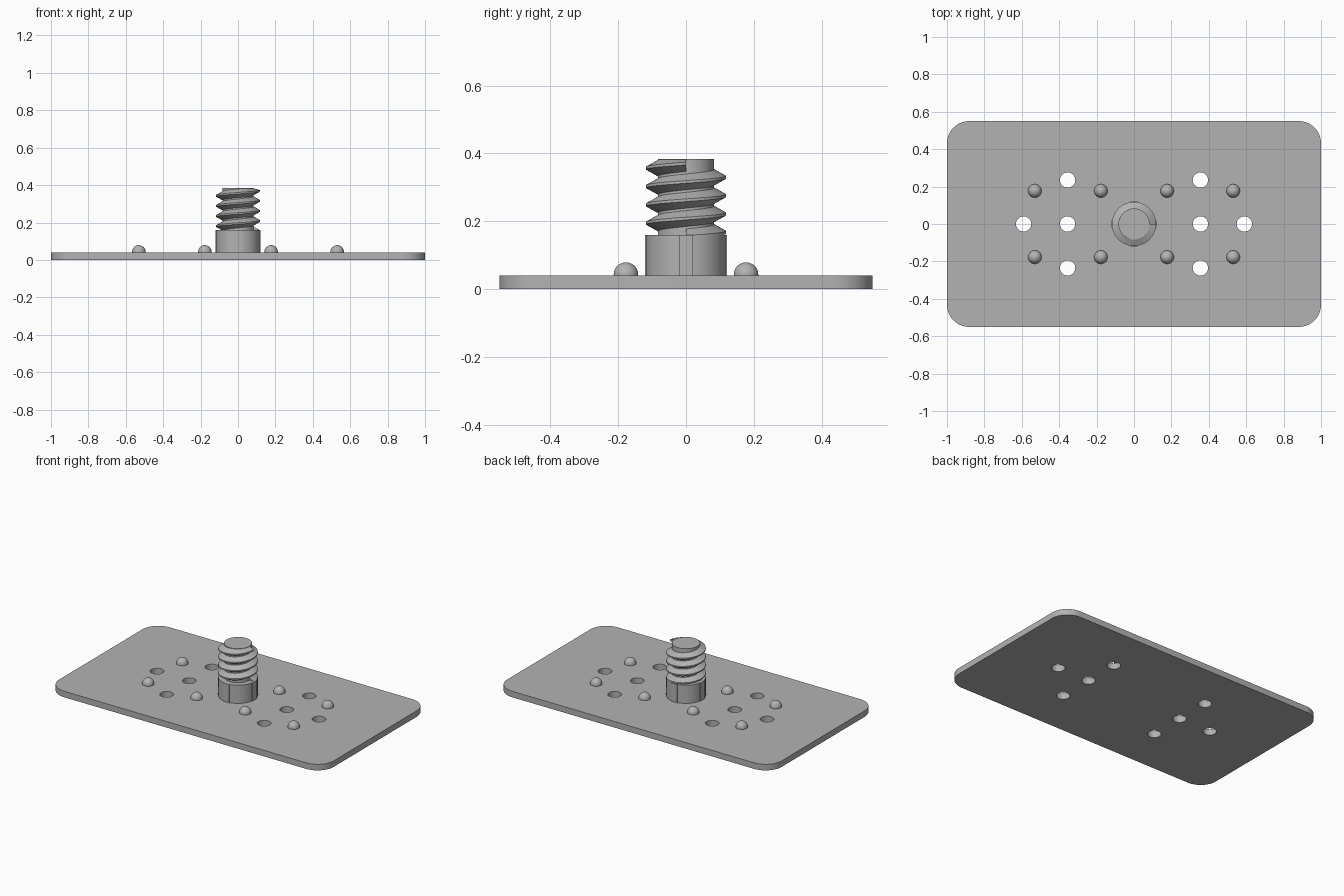
import bpy, bmesh
from math import pi, cos, sin
from mathutils import Matrix, Vector

cube = bpy.data.objects.get("Cube")
if cube:
    bpy.data.objects.remove(cube)

steel = bpy.data.materials.new("grey_steel")
steel.use_nodes = True
GREY = (0.45, 0.45, 0.45, 1)
steel.diffuse_color = GREY
steel.node_tree.nodes["Principled BSDF"].inputs["Base Color"].default_value = GREY

PLATE_TOP, COLLAR_TOP, STUD_TOP = 0.04, 0.16, 0.384


def finish(bm, name, smooth=True):
    bmesh.ops.recalc_face_normals(bm, faces=bm.faces)
    mesh = bpy.data.meshes.new(name)
    bm.to_mesh(mesh)
    bm.free()
    obj = bpy.data.objects.new(name, mesh)
    bpy.context.collection.objects.link(obj)
    mesh.materials.append(steel)
    activate(obj)
    if smooth:
        bpy.ops.object.shade_smooth_by_angle(angle=0.6)
    return obj


def activate(obj):
    bpy.ops.object.select_all(action='DESELECT')
    obj.select_set(True)
    bpy.context.view_layer.objects.active = obj


def add_cylinder(bm, x, y, r, z0, z1, sides=48):
    bmesh.ops.create_cone(bm, cap_ends=True, segments=sides, radius1=r, radius2=r,
                          depth=z1 - z0, matrix=Matrix.Translation((x, y, (z0 + z1) / 2)))


# Base plate with rounded corners
bm = bmesh.new()
radius, steps = 0.118, 12
outline = []
for corner, (sx, sy) in enumerate([(1, 1), (-1, 1), (-1, -1), (1, -1)]):
    for i in range(steps + 1):
        a = (corner + i / steps) * pi / 2
        outline.append(bm.verts.new((sx * (1 - radius) + radius * cos(a),
                                     sy * (0.55 - radius) + radius * sin(a), 0)))
face = bm.faces.new(outline)
top = bmesh.ops.extrude_face_region(bm, geom=[face])["geom"]
bmesh.ops.translate(bm, vec=(0, 0, PLATE_TOP),
                    verts=[v for v in top if isinstance(v, bmesh.types.BMVert)])
plate = finish(bm, "base_plate")

# Through holes
bm = bmesh.new()
for side in (-1, 1):
    for x, y in [(0.355, 0.235), (0.355, 0), (0.355, -0.235), (0.59, 0)]:
        add_cylinder(bm, side * x, y, 0.041, -0.1, 0.1, 32)
cutter = finish(bm, "hole_cutter", False)
cutter.hide_render = True
cut = plate.modifiers.new("holes", 'BOOLEAN')
cut.object = cutter
cut.solver = 'EXACT'
activate(plate)
bpy.ops.object.modifier_apply(modifier=cut.name)
bpy.data.objects.remove(cutter)
bpy.ops.object.shade_smooth_by_angle(angle=0.6)

# Round locating bumps
for x in (-0.53, -0.177, 0.177, 0.53):
    for y in (-0.177, 0.177):
        bm = bmesh.new()
        bmesh.ops.create_uvsphere(bm, u_segments=32, v_segments=20, radius=0.036,
                                  matrix=Matrix.Translation((x, y, 0.043)))
        bmesh.ops.bisect_plane(bm, geom=bm.verts[:] + bm.edges[:] + bm.faces[:],
                               plane_co=(0, 0, PLATE_TOP), plane_no=(0, 0, 1),
                               clear_inner=True)
        finish(bm, "bump")

# Collar with four narrow flats
bm = bmesh.new()
add_cylinder(bm, 0, 0, 0.118, PLATE_TOP - 0.01, COLLAR_TOP, 64)
finish(bm, "collar")
for k in range(4):
    bm = bmesh.new()
    height = COLLAR_TOP - PLATE_TOP
    place = (Matrix.Rotation(k * pi / 2, 4, 'Z')
             @ Matrix.Translation((0.111, 0, PLATE_TOP + height / 2))
             @ Matrix.Diagonal((0.02, 0.04, height, 1)))
    bmesh.ops.create_cube(bm, size=1, matrix=place)
    finish(bm, "collar_flat", False)

# Stud core
bm = bmesh.new()
add_cylinder(bm, 0, 0, 0.083, COLLAR_TOP - 0.01, STUD_TOP, 64)
finish(bm, "stud_core")

# Right-handed screw thread swept from a trapezoid, ending towards +x
bm = bmesh.new()
pitch, end_z, turns, per_turn = 0.054, 0.37, 4, 64
profile = [(0.08, -0.025), (0.118, -0.004), (0.118, 0.004), (0.08, 0.025)]
rings = []
for i in range(turns * per_turn + 1):
    a = 2 * pi * i / per_turn
    z = end_z + pitch * (i / per_turn - turns)
    rings.append([bm.verts.new((r * cos(a), r * sin(a),
                                min(max(z + dz, COLLAR_TOP - 0.005), STUD_TOP - 0.001)))
                  for r, dz in profile])
for low, high in zip(rings, rings[1:]):
    for j in range(len(profile)):
        k = (j + 1) % len(profile)
        bm.faces.new((low[j], low[k], high[k], high[j]))
bm.faces.new(rings[0])
bm.faces.new(rings[-1])
finish(bm, "screw_thread")
